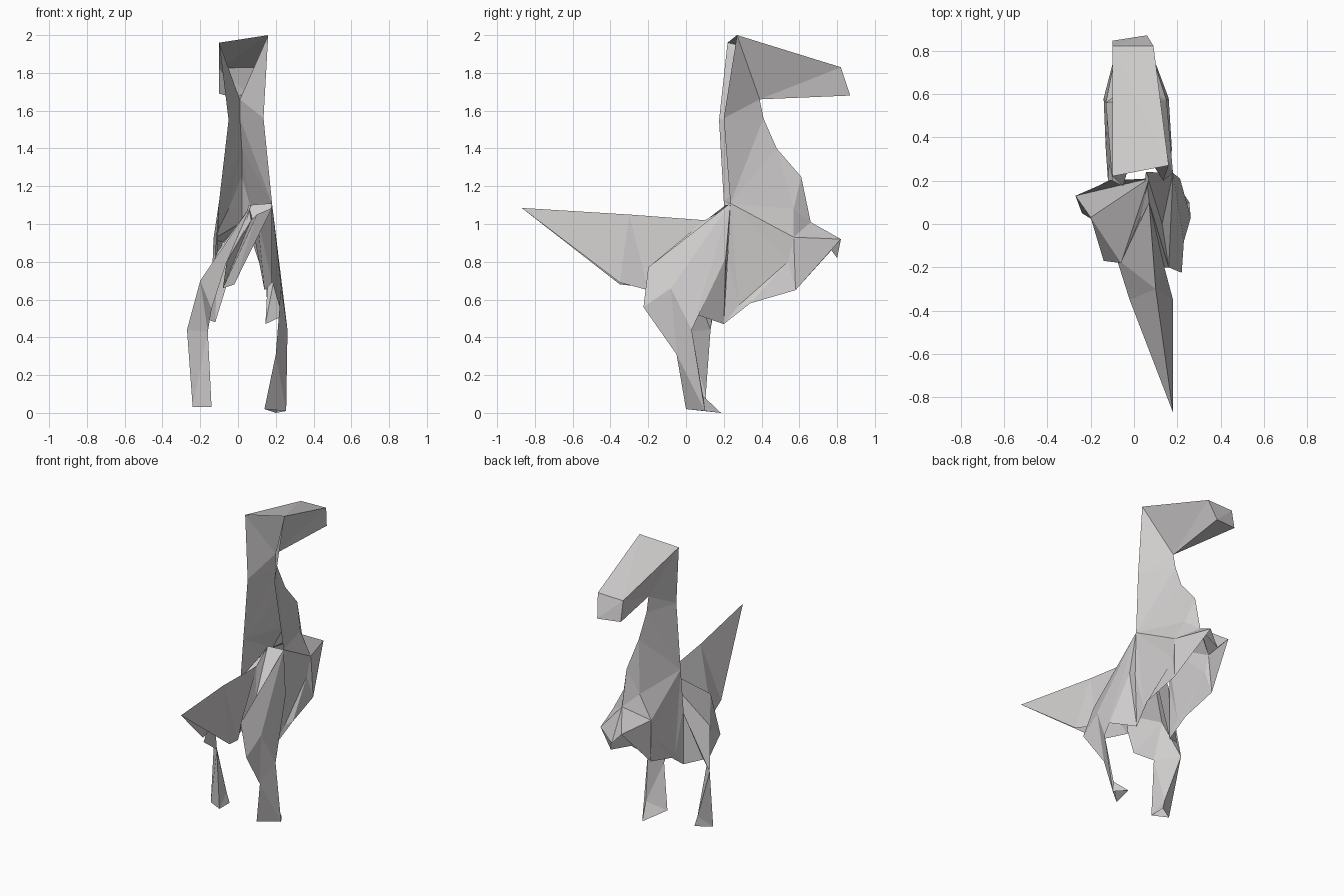
import bpy
import bmesh
from mathutils import Vector

cube = bpy.data.objects.get("Cube")
if cube:
    bpy.data.objects.remove(cube, do_unlink=True)

# Single paper colour
paper = bpy.data.materials.new("paper_grey")
paper.use_nodes = True
COL = (0.63, 0.61, 0.61, 1.0)
paper.diffuse_color = COL
bsdf = paper.node_tree.nodes["Principled BSDF"]
bsdf.inputs["Base Color"].default_value = COL
bsdf.inputs["Roughness"].default_value = 0.8


def folded(name, pts, panels):
    """Make a folded sheet from named points and panels such as 'a b c'."""
    bm = bmesh.new()
    used = {}
    for panel in panels:
        keys = panel.split()
        for k in keys:
            if k not in used:
                used[k] = bm.verts.new(pts[k])
        bm.faces.new([used[k] for k in keys])
    # split bent panels along a crease, keep the sides consistent
    bmesh.ops.triangulate(bm, faces=[f for f in bm.faces if len(f.verts) > 3])
    bmesh.ops.recalc_face_normals(bm, faces=bm.faces[:])
    mesh = bpy.data.meshes.new(name)
    bm.to_mesh(mesh)
    bm.free()
    mesh.materials.append(paper)
    obj = bpy.data.objects.new(name, mesh)
    bpy.context.scene.collection.objects.link(obj)
    return obj


# Front crease shared by neck, chest and arms
crease = {
    "jaw": (0.01, 0.39, 1.66), "f1": (0.01, 0.41, 1.56),
    "f2": (0.02, 0.48, 1.40), "f3": (0.02, 0.61, 1.25),
    "f4": (0.02, 0.66, 1.01), "notch": (0.0, 0.80, 0.82),
}
# Side points from the crown of the head down to the belly and arms
plus_side = {
    "crown": (0.16, 0.27, 2.00), "nape": (0.135, 0.20, 1.56),
    "hip": (0.18, 0.235, 1.11), "flank": (0.175, 0.22, 0.82),
    "low": (0.145, 0.20, 0.47), "belly": (0.155, 0.28, 0.57),
    "rib": (0.14, 0.54, 0.80), "side": (0.15, 0.57, 0.93),
    "chest": (0.07, 0.57, 1.08),
    "tip": (0.07, 0.82, 0.92), "elbow": (0.16, 0.58, 0.65),
    "under": (0.175, 0.34, 0.58),
}
minus_side = {
    "crown": (-0.10, 0.22, 1.96), "nape": (-0.05, 0.175, 1.55),
    "hip": (-0.10, 0.20, 1.12), "flank": (-0.12, 0.20, 0.86),
    "low": (-0.12, 0.20, 0.48), "belly": (-0.115, 0.28, 0.58),
    "rib": (-0.12, 0.54, 0.80), "side": (-0.13, 0.56, 0.92),
    "chest": (-0.05, 0.57, 1.08),
    "tip": (-0.08, 0.81, 0.905), "elbow": (-0.14, 0.58, 0.65),
    "under": (-0.13, 0.34, 0.58),
}

# Neck, body walls and arms, one sheet on each side of the crease
for side_name, side in (("left", plus_side), ("right", minus_side)):
    p = {**crease, **side}
    folded(side_name + "_neck_and_body", p, [
        "crown jaw nape", "jaw f1 nape", "nape f1 hip", "f1 f2 hip",
        "f2 chest hip", "f2 f3 chest", "f3 f4 chest", "chest f4 side",
        "hip chest side", "hip side rib", "hip rib belly",
        "hip belly flank", "flank belly low",
    ])
    folded(side_name + "_arm", p, [
        "f4 notch tip", "f4 tip side", "tip elbow side", "side elbow rib",
        "rib elbow under", "rib under belly", "belly under low",
    ])

# Head, open at the back
folded("head", {
    "cr": plus_side["crown"], "cl": minus_side["crown"], "jaw": crease["jaw"],
    "tr": (0.09, 0.82, 1.83), "tl": (-0.10, 0.82, 1.825),
    "br": (0.06, 0.87, 1.68), "bl": (-0.10, 0.845, 1.69),
}, ["cr tr tl cl", "tr br bl tl", "cr jaw br tr", "cl tl bl jaw", "jaw bl br"])

# Legs: hip, rump, thigh, heel, knee, hock, ankle and foot
legs = {
    "left": {
        "hip": plus_side["hip"], "rump": (0.16, -0.20, 0.77),
        "valley": (0.13, 0.0, 0.84), "fold": (0.212, 0.21, 0.82),
        "thigh": (0.23, -0.08, 0.66), "heel": (0.22, -0.225, 0.56),
        "knee": (0.262, 0.03, 0.44), "hock": (0.20, -0.05, 0.31),
        "back": (0.14, 0.0, 0.02), "front": (0.255, 0.10, 0.01),
        "ankle": (0.24, 0.09, 0.09), "toe": (0.20, 0.185, 0.0),
        "low": plus_side["low"],
    },
    "right": {
        "hip": (0.07, 0.21, 1.10), "rump": (-0.06, -0.18, 0.80),
        "valley": (0.03, 0.03, 0.96), "fold": (-0.11, 0.20, 0.85),
        "thigh": (-0.20, 0.03, 0.70), "heel": (-0.14, -0.17, 0.55),
        "knee": (-0.27, 0.13, 0.44), "hock": (-0.16, 0.0, 0.43),
        "back": (-0.14, 0.0, 0.03), "front": (-0.24, 0.05, 0.03),
        "ankle": (-0.16, 0.105, 0.10), "toe": (-0.14, 0.11, 0.03),
        "low": minus_side["low"],
    },
}
# Top ridge of the back, where the tail meets the hips
root, apex = (0.07, 0.10, 1.02), (0.055, 0.24, 1.10)
for side_name, p in legs.items():
    p.update(root=root, apex=apex)
    p["inner"] = Vector(p["knee"]).lerp(Vector(p["hip"]), 0.12)
    folded(side_name + "_leg", p, [
        "apex root valley", "hip apex valley", "hip valley rump",
        "root rump valley", "hip rump thigh", "rump heel thigh",
        "hip thigh knee", "hip knee fold", "thigh heel hock",
        "thigh hock knee", "knee hock back front", "knee front ankle",
        "knee ankle back hock", "front toe ankle", "ankle toe back",
    ])
    folded(side_name + "_inner_thigh", p, ["hip fold low", "fold inner low"])

# Tail, folded along its top ridge, open below and tucked into the hips
folded("tail", {
    "tip": (0.18, -0.87, 1.085), "mid": (0.10, -0.30, 1.05), "root": root,
    "ur": (0.18, -0.35, 0.69), "ul": (-0.02, -0.35, 0.68),
    "wr": (0.14, -0.20, 0.65), "wl": (-0.08, -0.16, 0.66),
    "rump_r": legs["left"]["rump"], "rump_l": legs["right"]["rump"],
}, ["tip mid ur", "tip ul mid", "mid root wr ur", "mid ul wl root",
    "root rump_r wr", "root wl rump_l"])
